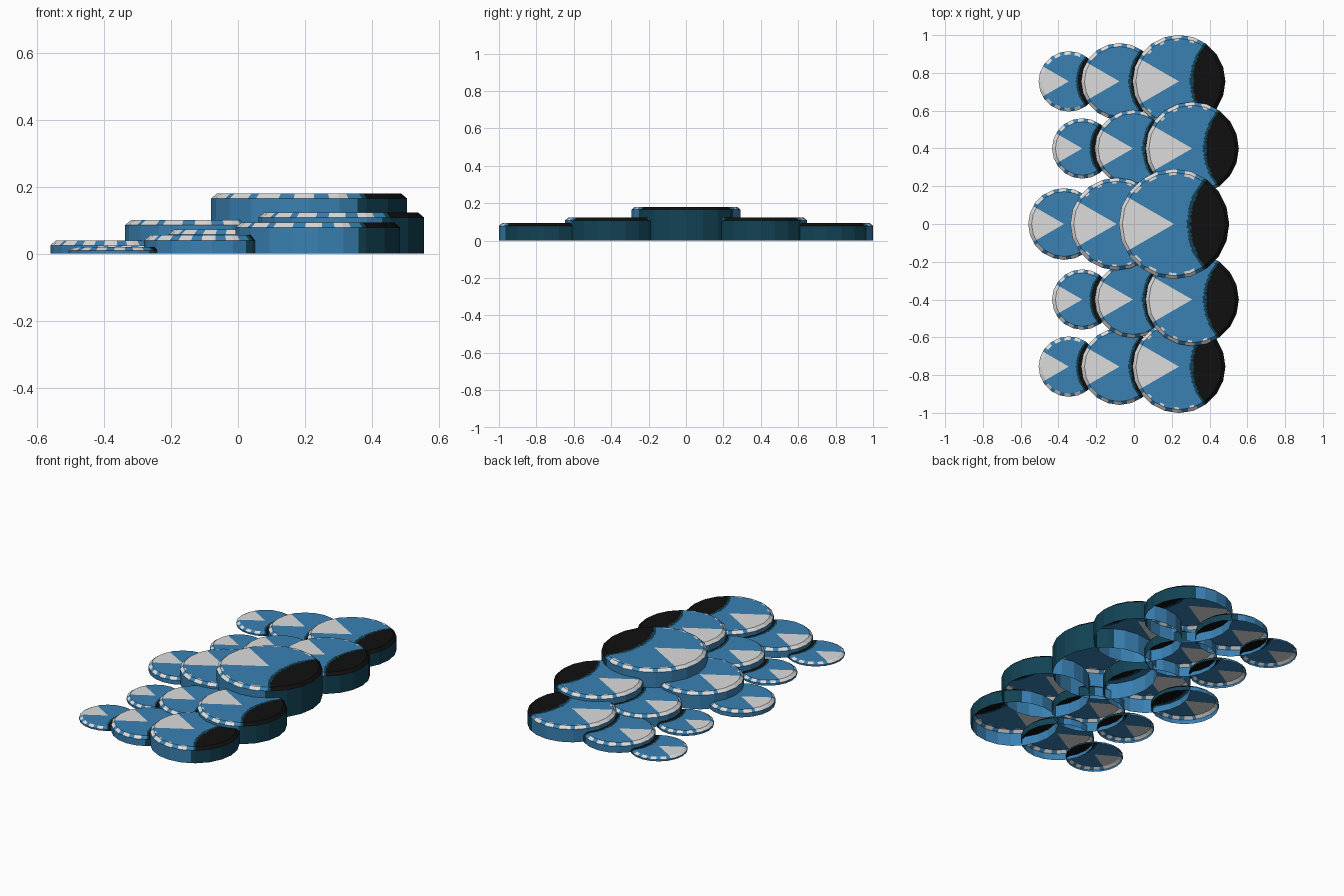
import bpy, bmesh, math

if "Cube" in bpy.data.objects:
    bpy.data.objects.remove(bpy.data.objects["Cube"])

SIDES, SEG, RINGS = 20, 120, 20


def material(name, rgb):
    m = bpy.data.materials.new(name)
    m.diffuse_color = (*rgb, 1)
    m.use_nodes = True
    m.node_tree.nodes["Principled BSDF"].inputs["Base Color"].default_value = m.diffuse_color
    return m


MATS = [material("blue", (0.042, 0.22, 0.45)),
        material("white", (0.72, 0.72, 0.72)),
        material("black", (0.005, 0.005, 0.005)),
        material("dark_teal", (0.006, 0.055, 0.09))]
BLUE, WHITE, BLACK, TEAL = range(4)


def polygon_radius(a):
    """Unit radius of the many-sided outline at angle a."""
    step = 2 * math.pi / SIDES
    return math.cos(step / 2) / math.cos(a % step - step / 2)


def colour(x, y, wall):
    """Painted pattern on a unit disc: wedge, rim spots, dark crescent."""
    a = abs(math.degrees(math.atan2(y, x)))
    if wall:
        return TEAL if a < 60 else BLUE
    # crescent cut by a larger circle, with a thin teal border
    d = math.hypot(x - 1.58, y)
    if d < 1.28:
        return BLACK
    if d < 1.34:
        return TEAL
    if a > 150:
        return WHITE
    # spots along the rim
    for spot in (72, 93, 115, 136):
        da = math.radians(a - spot)
        dr = math.hypot(x, y) - 0.96
        if (da / 0.115) ** 2 + (dr / 0.075) ** 2 < 1:
            return WHITE
    return BLUE


def scale_disc(name, cx, cy, r, top):
    """Hollow cap: flat top, chamfered rim, straight wall, open below."""
    bm = bmesh.new()
    ch = min(0.015, top * 0.5)
    inner = 1 - 0.018 / r
    rows = [(inner * i / RINGS, top) for i in range(1, RINGS + 1)]
    rows += [(1, top - ch), (1, 0)]
    centre = bm.verts.new((cx, cy, top))
    loops = []
    for f, z in rows:
        loop = []
        for k in range(SEG):
            a = 2 * math.pi * k / SEG
            q = r * f * polygon_radius(a)
            loop.append(bm.verts.new((cx + q * math.cos(a), cy + q * math.sin(a), z)))
        loops.append(loop)
    for k in range(SEG):
        n = (k + 1) % SEG
        bm.faces.new((centre, loops[0][k], loops[0][n]))
        for lo, hi in zip(loops, loops[1:]):
            bm.faces.new((lo[k], hi[k], hi[n], lo[n]))
    for f in bm.faces:
        c = f.calc_center_median()
        f.normal_update()
        f.material_index = colour((c.x - cx) / r, (c.y - cy) / r, abs(f.normal.z) < 0.1)
    me = bpy.data.meshes.new(name)
    bm.to_mesh(me)
    bm.free()
    for m in MATS:
        me.materials.append(m)
    ob = bpy.data.objects.new(name, me)
    bpy.context.collection.objects.link(ob)


# each row: y, then (x, radius, top height) for large, middle and small discs
ROWS = {
    "centre": (0.0, ((0.212, 0.292, 0.18), (-0.092, 0.245, 0.10), (-0.37, 0.19, 0.04))),
    "inner": (0.40, ((0.308, 0.247, 0.123), (-0.005, 0.203, 0.072), (-0.274, 0.16, 0.025))),
    "outer": (0.755, ((0.238, 0.246, 0.093), (-0.077, 0.203, 0.055), (-0.345, 0.16, 0.02))),
}
for row, (y, discs) in ROWS.items():
    for side, s in (("left", 1), ("right", -1)):
        if y == 0 and s < 0:
            continue
        for size, (x, r, top) in zip(("large", "middle", "small"), discs):
            scale_disc(f"{row}_{side}_{size}_disc" if y else f"{row}_{size}_disc",
                       x, y * s, r, top)
